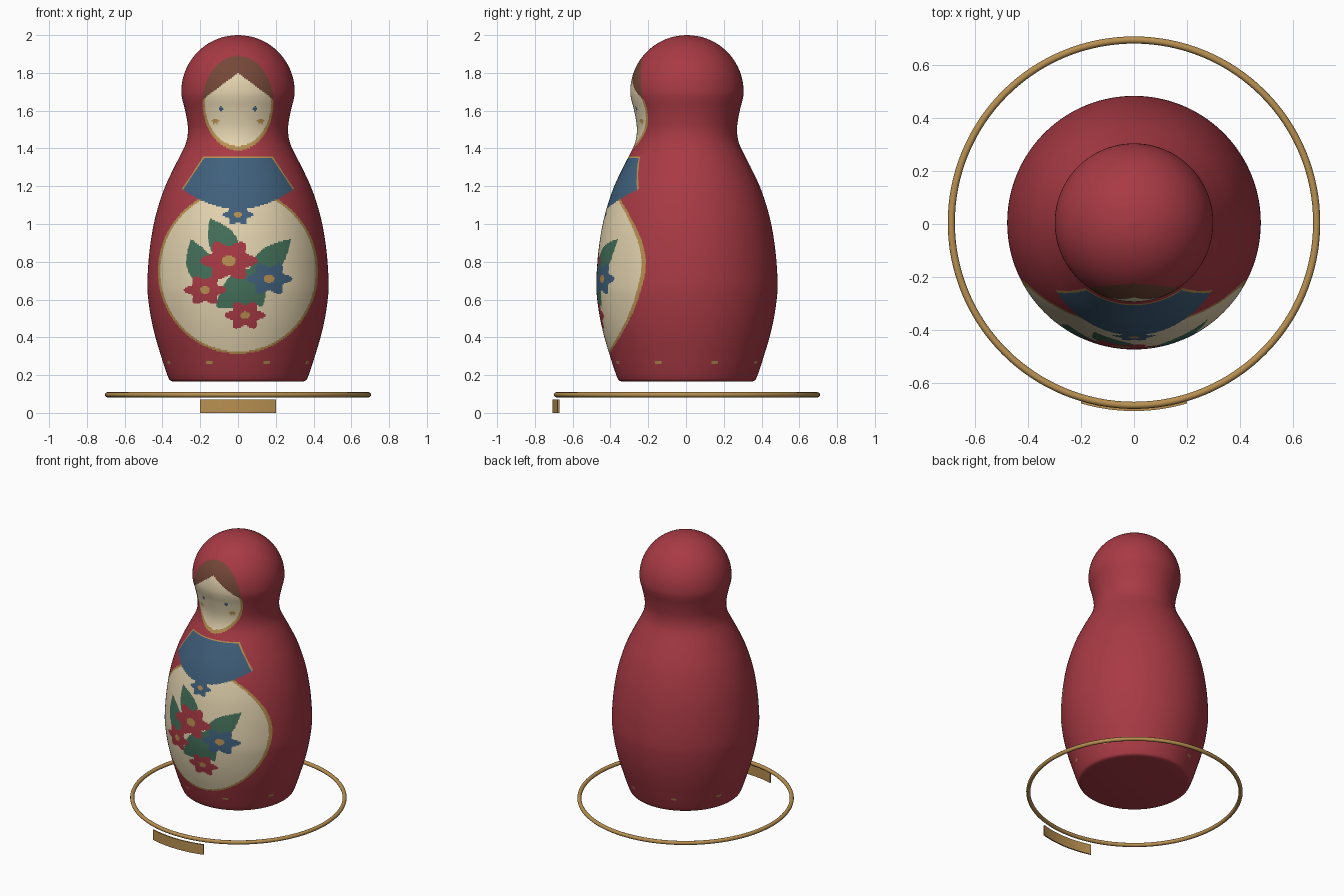
import bpy, bmesh
from math import sin, cos, pi, radians, atan2, hypot, degrees
from mathutils import Vector

if "Cube" in bpy.data.objects:
    bpy.data.objects.remove(bpy.data.objects["Cube"])

Y0 = 0.005  # small shift that centres the whole model in depth


def material(name, rgb):
    m = bpy.data.materials.new(name)
    m.diffuse_color = (*rgb, 1)
    m.use_nodes = True
    m.node_tree.nodes["Principled BSDF"].inputs["Base Color"].default_value = m.diffuse_color
    return m


RED, CREAM, GOLD, BLUE, GREEN, BROWN = range(6)
MATS = [material("red", (0.392, 0.042, 0.058)),
        material("cream", (0.776, 0.658, 0.434)),
        material("gold", (0.479, 0.279, 0.082)),
        material("blue", (0.051, 0.117, 0.202)),
        material("green", (0.058, 0.162, 0.102)),
        material("brown", (0.178, 0.065, 0.040))]


def finish(bm, name, mats, angle=40):
    bmesh.ops.recalc_face_normals(bm, faces=bm.faces)
    me = bpy.data.meshes.new(name)
    bm.to_mesh(me)
    bm.free()
    ob = bpy.data.objects.new(name, me)
    bpy.context.collection.objects.link(ob)
    for m in mats:
        me.materials.append(m)
    bpy.ops.object.select_all(action='DESELECT')
    ob.select_set(True)
    bpy.context.view_layer.objects.active = ob
    bpy.ops.object.shade_smooth_by_angle(angle=radians(angle))
    return ob


# ---- painted pattern, seen from the front as (x, z) ----
def ellipse(x, z, cx, cz, a, b):
    return ((x - cx) / a) ** 2 + ((z - cz) / b) ** 2 < 1


def flower(x, z, cx, cz, size):
    """0 outside, 1 petals, 2 centre"""
    u, v = (x - cx) / size, (z - cz) / (size * 0.74)
    d = hypot(u, v)
    if d < 0.24:
        return 2
    return 1 if d < 0.84 + 0.16 * cos(6 * atan2(v, u)) else 0


def leaf(x, z, x0, z0, x1, z1, w):
    ax, az = x1 - x0, z1 - z0
    n = hypot(ax, az)
    t = ((x - x0) * ax + (z - z0) * az) / (n * n)
    d = abs((x - x0) * az - (z - z0) * ax) / n
    return 0 < t < 1 and d < w * sin(pi * t)


FLOWERS = [(0, 1.05, 0.08, BLUE), (-0.048, 0.805, 0.153, RED), (-0.175, 0.65, 0.112, RED),
           (0.165, 0.71, 0.122, BLUE), (0.037, 0.517, 0.108, RED)]
LEAVES = [(-0.15, 1.03, 0.0, 0.76, 0.075), (-0.25, 0.92, -0.15, 0.64, 0.07),
          (0.28, 0.92, 0.04, 0.68, 0.07), (-0.12, 0.56, 0.17, 0.76, 0.09),
          (0.02, 0.76, 0.13, 0.56, 0.07)]


def collar(x, z):
    ax = abs(x)
    side = 0.19 + (1.347 - z) * 0.66
    low = 1.08 + 1.2 * ax * ax
    if ax > side or z > 1.357 or z < low:
        return None
    return GOLD if z > 1.346 or ax > side - 0.008 else BLUE


def paint(x, y, z):
    # small gold marks around the foot
    a = (degrees(atan2(y, x)) % 45) - 22.5
    if abs(z - 0.266) < 0.009 and abs(a) < 2.8 * (1.0 if abs(z - 0.266) < 0.005 else 0.5):
        return GOLD
    if y > -0.05:
        return RED
    # face, hair, eyes and cheeks
    if ellipse(x, z, 0, 1.64, 0.187, 0.25):
        if z > 1.80 - 0.75 * abs(x):
            return BROWN
        if not ellipse(x, z, 0, 1.645, 0.175, 0.232):
            return GOLD
        if ellipse(abs(x), z, 0.09, 1.61, 0.012, 0.012):
            return BLUE
        if flower(abs(x), z, 0.12, 1.545, 0.022):
            return GOLD
        return CREAM
    # collar with its hanging flower, then the bouquet
    for i, (cx, cz, s, col) in enumerate(FLOWERS):
        f = flower(x, z, cx, cz, s)
        if f:
            return GOLD if f == 2 else col
        if i == 0 and collar(x, z) is not None:
            return collar(x, z)
    if any(leaf(x, z, *l) for l in LEAVES):
        return GREEN
    # apron panel
    if ellipse(x, z, 0, 0.75, 0.424, 0.437):
        return CREAM if ellipse(x, z, 0, 0.75, 0.411, 0.425) else GOLD
    return RED


# ---- body: smooth turned profile (radius, height) ----
pts = [(0.335, 0.165), (0.358, 0.171), (0.37, 0.19), (0.388, 0.24), (0.407, 0.3), (0.437, 0.4),
       (0.46, 0.5), (0.475, 0.6), (0.48, 0.68), (0.474, 0.8), (0.463, 0.9), (0.446, 1.0),
       (0.42, 1.1), (0.385, 1.2), (0.338, 1.3), (0.287, 1.4), (0.27, 1.45), (0.265, 1.5),
       (0.27, 1.55), (0.282, 1.61), (0.295, 1.66)]
pts += [(0.3 * cos(t), 1.7 + 0.3 * sin(t)) for t in (radians(d) for d in range(0, 90, 11))]
pts += [(0.004, 2.0)]
P = [Vector(p) for p in pts]
profile = []
for i in range(len(P) - 1):
    p0, p1, p2, p3 = P[max(i - 1, 0)], P[i], P[i + 1], P[min(i + 2, len(P) - 1)]
    n = max(2, round((p2 - p1).length / 0.0075))
    for k in range(n):
        t = k / n
        profile.append(0.5 * (2 * p1 + (p2 - p0) * t + (2 * p0 - 5 * p1 + 4 * p2 - p3) * t * t
                              + (3 * p1 - p0 - 3 * p2 + p3) * t ** 3))
profile.append(P[-1])

# columns are finer on the painted front (-y)
FRONT, BACK = 280, 80
angles = [radians(-165 + 150 * i / FRONT) for i in range(FRONT)]
angles += [radians(-15 + 210 * i / BACK) for i in range(BACK)]
N = len(angles)

bm = bmesh.new()
rings = [[bm.verts.new((p.x * cos(a), p.x * sin(a) + Y0, p.y)) for a in angles] for p in profile]
for lo, hi in zip(rings, rings[1:]):
    for j in range(N):
        k = (j + 1) % N
        f = bm.faces.new((lo[j], lo[k], hi[k], hi[j]))
        c = f.calc_center_median()
        f.material_index = paint(c.x, c.y - Y0, c.z)
bm.faces.new(rings[0][::-1])
bm.faces.new(rings[-1])
finish(bm, "doll_body", MATS)

# ---- gold hoop around the foot ----
bm = bmesh.new()
R, r, A, B = 0.6915, 0.0135, 128, 12
loops = [[bm.verts.new(((R + r * cos(2 * pi * j / B)) * cos(2 * pi * i / A),
                        (R + r * cos(2 * pi * j / B)) * sin(2 * pi * i / A) + Y0,
                        0.096 + r * sin(2 * pi * j / B))) for j in range(B)] for i in range(A)]
for i in range(A):
    a, b = loops[i], loops[(i + 1) % A]
    for j in range(B):
        k = (j + 1) % B
        bm.faces.new((a[j], b[j], b[k], a[k]))
finish(bm, "gold_hoop", [MATS[GOLD]], 60)

# ---- curved plate below the hoop at the front ----
bm = bmesh.new()
S, half = 16, radians(16.4)
sections = []
for i in range(S + 1):
    t = -half + 2 * half * i / S
    sections.append([bm.verts.new((q * sin(t), -q * cos(t) + Y0, z))
                     for q, z in ((0.704, 0), (0.713, 0), (0.713, 0.072), (0.704, 0.072))])
for a, b in zip(sections, sections[1:]):
    for j in range(4):
        k = (j + 1) % 4
        bm.faces.new((a[j], b[j], b[k], a[k]))
bm.faces.new(sections[0])
bm.faces.new(sections[-1][::-1])
finish(bm, "front_plate", [MATS[GOLD]], 30)
